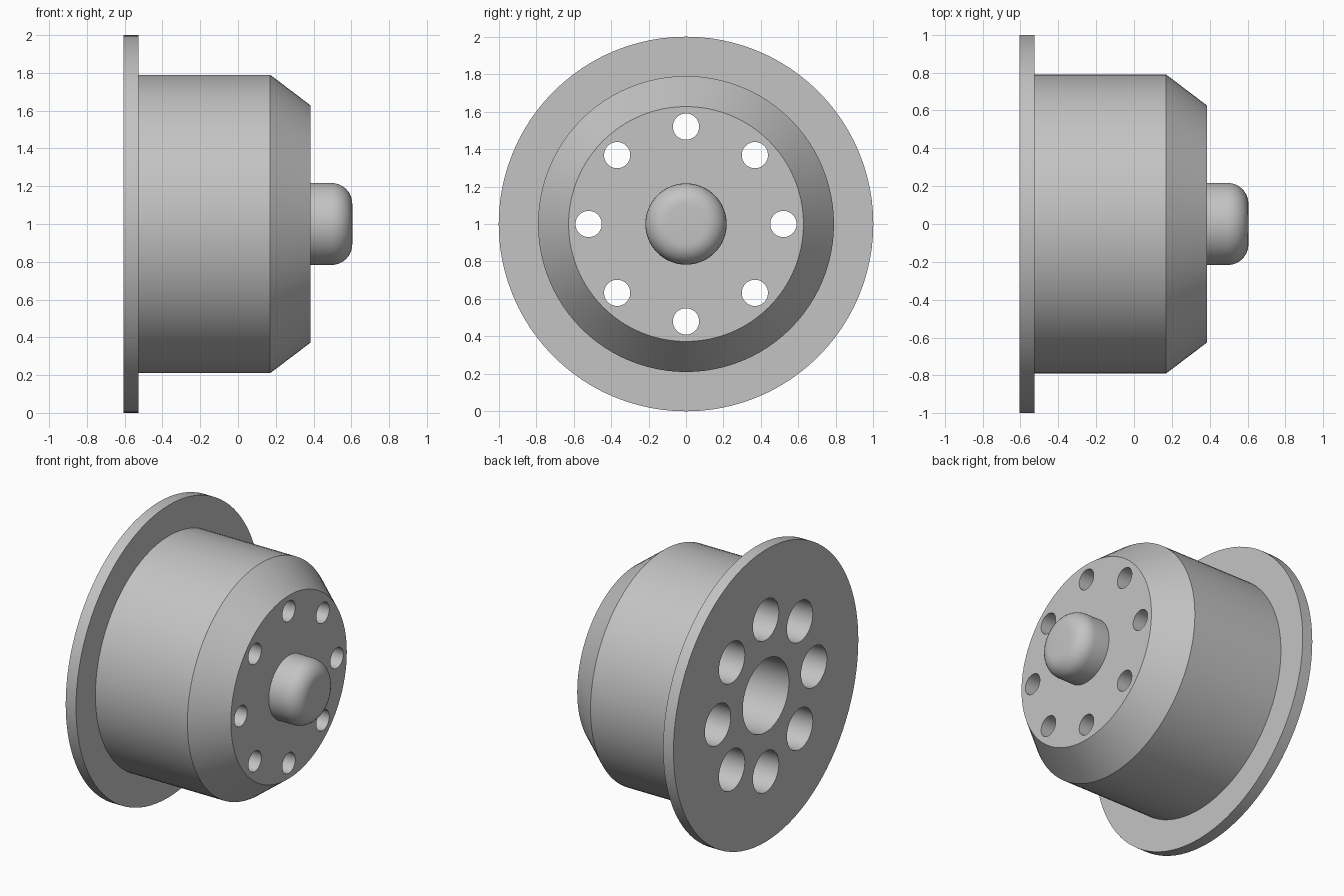
import bpy
import bmesh
from math import sin, cos, pi, radians
from mathutils import Matrix, Vector

if "Cube" in bpy.data.objects:
    bpy.data.objects.remove(bpy.data.objects["Cube"])

# Single plain grey
GREY = (0.55, 0.55, 0.55, 1)
grey = bpy.data.materials.new("plain grey")
grey.use_nodes = True
grey.diffuse_color = GREY
grey.node_tree.nodes["Principled BSDF"].inputs["Base Color"].default_value = GREY


def lathe(bm, profile, segments, offset=(0, 0)):
    """Revolve (x, radius) points around an x-parallel axis; ends are capped."""
    rings = []
    for x, r in profile:
        rings.append([bm.verts.new((x, offset[0] + r * cos(2 * pi * i / segments),
                                    offset[1] + r * sin(2 * pi * i / segments)))
                      for i in range(segments)])
    for a, b in zip(rings, rings[1:]):
        for i in range(segments):
            j = (i + 1) % segments
            bm.faces.new((a[i], a[j], b[j], b[i]))
    bm.faces.new(rings[0])
    bm.faces.new(rings[-1])


def finish(bm, name):
    bmesh.ops.recalc_face_normals(bm, faces=bm.faces)
    mesh = bpy.data.meshes.new(name)
    bm.to_mesh(mesh)
    bm.free()
    mesh.materials.append(grey)
    obj = bpy.data.objects.new(name, mesh)
    bpy.context.collection.objects.link(obj)
    obj.location.z = 1
    return obj


# Hub: flange, drum, chamfer and rounded centre cap in one profile
BACK, FACE, TIP, CAP_R, FILLET = -0.605, 0.385, 0.605, 0.217, 0.11
profile = [(BACK, 1), (-0.527, 1), (-0.527, 0.79), (0.17, 0.79),
           (FACE, 0.627), (FACE, CAP_R)]
for k in range(9):
    t = k / 8 * pi / 2
    profile.append((TIP - FILLET + FILLET * sin(t), CAP_R - FILLET + FILLET * cos(t)))
bm = bmesh.new()
lathe(bm, profile, 96)
hub = finish(bm, "wheel_hub")

# Cutters: centre bore and eight stepped bolt holes
BORE_END = 0.17
bm = bmesh.new()
lathe(bm, [(BACK - 0.1, 0.25), (BORE_END, 0.25)], 64)
for i in range(8):
    a = i * pi / 4
    lathe(bm, [(BACK - 0.1, 0.14), (BORE_END, 0.14), (BORE_END, 0.07), (FACE + 0.1, 0.07)],
          48, (0.52 * cos(a), 0.52 * sin(a)))
cutter = finish(bm, "hole_cutter")
cutter.hide_render = True

# Cut the holes, then drop the cutter
bpy.ops.object.select_all(action='DESELECT')
bpy.context.view_layer.objects.active = hub
hub.select_set(True)
cut = hub.modifiers.new("holes", 'BOOLEAN')
cut.operation = 'DIFFERENCE'
cut.solver = 'EXACT'
cut.object = cutter
bpy.ops.object.modifier_apply(modifier=cut.name)
bpy.data.objects.remove(cutter)
bpy.ops.object.shade_smooth_by_angle(angle=radians(30))
